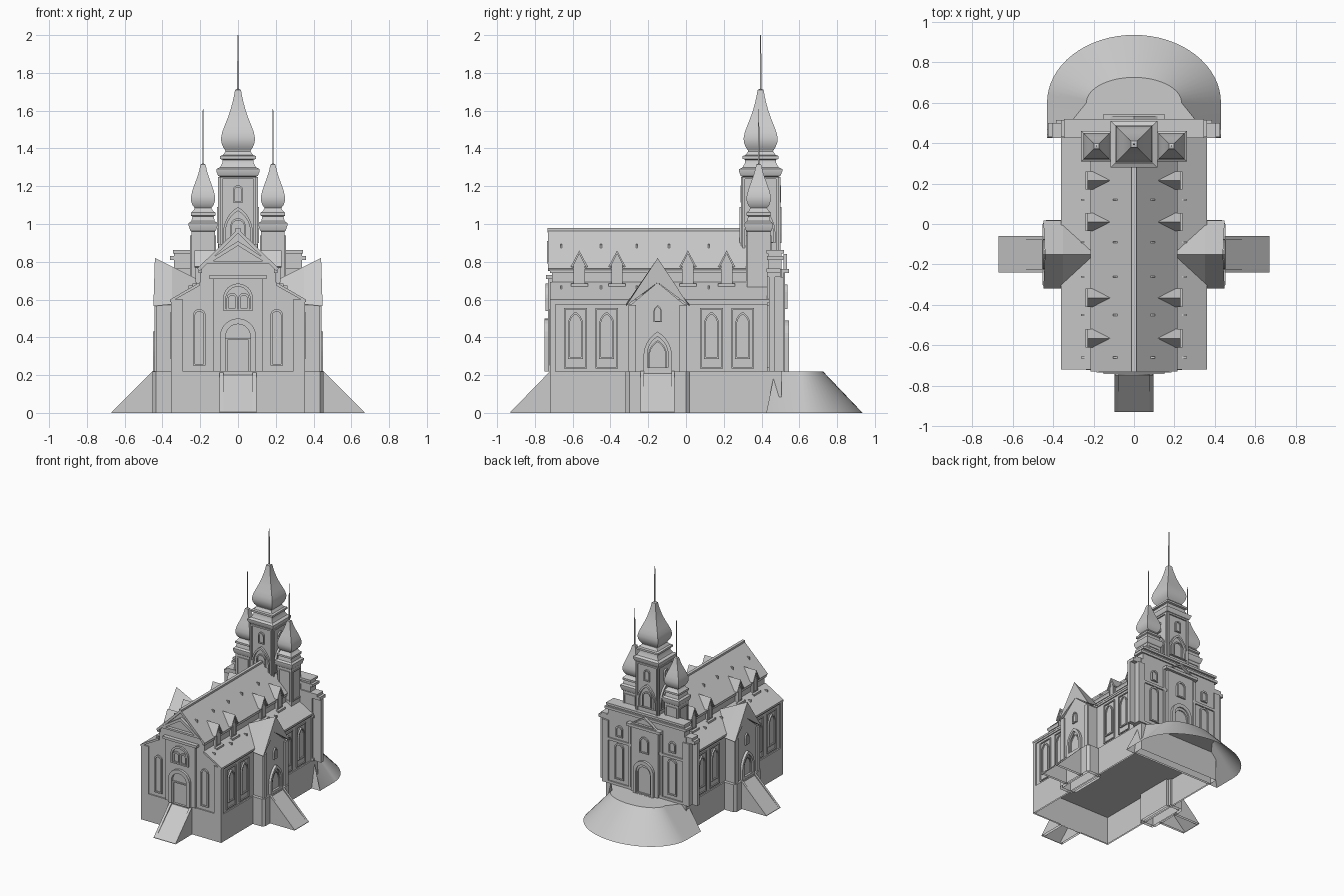
import bpy, bmesh
from math import sin, cos, pi, radians
from mathutils import Matrix, Vector

if "Cube" in bpy.data.objects:
    bpy.data.objects.remove(bpy.data.objects["Cube"])


def loft(name, loops, caps=(True, True), smooth=False):
    """Skin equal-count closed loops; faces lying on the ground are left open."""
    bm = bmesh.new()
    rings = [[bm.verts.new(p) for p in lp] for lp in loops]
    n = len(rings[0])
    for a, b in zip(rings, rings[1:]):
        for i in range(n):
            j = (i + 1) % n
            bm.faces.new((a[i], a[j], b[j], b[i]))
    if caps[0]:
        bm.faces.new(rings[0][::-1])
    if caps[1]:
        bm.faces.new(rings[-1])
    bmesh.ops.recalc_face_normals(bm, faces=bm.faces[:])
    ground = [f for f in bm.faces if all(v.co.z < 1e-4 for v in f.verts)]
    bmesh.ops.delete(bm, geom=ground, context='FACES_ONLY')
    me = bpy.data.meshes.new(name)
    bm.to_mesh(me)
    bm.free()
    ob = bpy.data.objects.new(name, me)
    bpy.context.collection.objects.link(ob)
    if smooth:
        bpy.ops.object.select_all(action='DESELECT')
        ob.select_set(True)
        bpy.context.view_layer.objects.active = ob
        bpy.ops.object.shade_smooth_by_angle(angle=radians(32))
    return ob


def place(pts, d, org, rot):
    m = Matrix.Translation(Vector(org)) @ Matrix.Rotation(radians(rot), 4, 'Z')
    return [m @ Vector((u, -d, z)) for u, z in pts]


def prism(name, pts, depth, org=(0, 0, 0), rot=0):
    """Outline (u, z) pushed out; rot 0 front, 90 right, 180 back, 270 left."""
    return loft(name, [place(pts, d, org, rot) for d in (0, depth)])


def frame(name, outer, inner, depth, org, rot):
    a, b = ([place(p, d, org, rot) for d in (0, depth)] for p in (outer, inner))
    return loft(name, [a[0], a[1], b[1], b[0], a[0]], (False, False))


def box(name, x0, x1, y0, y1, z0, z1):
    return prism(name, [(x0, z0), (x1, z0), (x1, z1), (x0, z1)], y1 - y0, (0, y1, 0))


def rect(w, z0, z1):
    return [(-w, z0), (w, z0), (w, z1), (-w, z1)]


def arch(w, z0, z1, pointed=False):
    end, r = (pi / 3, 2 * w) if pointed else (pi / 2, w)
    zs = z1 - r * sin(end)
    side = [(r - w - r * cos(end * i / 6) if not pointed else w - r * cos(end * i / 6),
             zs + r * sin(end * i / 6)) for i in range(7)]
    if not pointed:
        side = [(-w * cos(end * i / 6), zs + w * sin(end * i / 6)) for i in range(7)]
    return [(-w, z0)] + side + [(-u, z) for u, z in side[-2::-1]] + [(w, z0)]


def window(name, w, z0, z1, org, rot, pointed=False, t=0.01, d=0.012):
    frame(name + "_frame", arch(w, z0, z1, pointed), arch(w - t, z0 + t, z1 - t * 1.3, pointed), d, org, rot)
    prism(name + "_pane", arch(w - t, z0 + t, z1 - t * 1.3, pointed), 0.003, org, rot)


def stack(name, prof, cx, cy):
    """Square tower from (half width, z) profile."""
    return loft(name, [[(cx + a * r, cy + b * r, z) for a, b in ((-1, -1), (1, -1), (1, 1), (-1, 1))]
                       for r, z in prof], smooth=True)


def sym(half):
    return half + [(-u, z) for u, z in half[::-1] if abs(u) > 1e-6]


# Main body: aisles and nave in one section, with plinth and string courses
prism("body", sym([(-.345, 0), (-.345, .60), (-.2, .685), (-.2, .765), (0, .96)]), 1.15, (0, .44, 0))
loft("plinth", [[(x, y, z) for x, y in ((-.355, -.72), (.355, -.72), (.355, .44), (-.355, .44))]
                for z in (0, .22)])
prism("nave_roof", [(-.215, .765), (0, .975), (.215, .765), (.205, .75), (0, .95), (-.205, .75)], 1.08, (0, .35, 0))
box("ridge_cap", -.012, .012, -.733, .32, .955, .978)
for s in (-1, 1):
    prism("aisle_roof", [(s * .36, .60), (s * .2, .693), (s * .2, .675), (s * .36, .585)], 1.16, (0, .44, 0))
    box("aisle_cornice", min(s * .33, s * .353), max(s * .33, s * .353), -.72, .44, .575, .595)
    box("nave_cornice", min(s * .19, s * .208), max(s * .19, s * .208), -.72, .35, .74, .765)
    box("corner_shoulder", min(s * .29, s * .355), max(s * .29, s * .355), -.72, -.69, .22, .60)
    for y in (-.66, -.45, -.26, -.09, .12):
        box("roof_cleat", s * .092 - .012, s * .092 + .012, y - .004, y + .004, .87, .895)
        box("roof_cleat", s * .25 - .012, s * .25 + .012, y - .004, y + .004, .655, .675)

# Front facade
prism("front_bay", rect(.13, .22, .72), .02, (0, -.71, 0))
prism("front_bay_cornice", rect(.15, .71, .73), .032, (0, -.71, 0))
frame("pediment", [(-.185, .79), (.185, .79), (0, .91)], [(-.13, .805), (.13, .805), (0, .885)], .035, (0, -.70, 0), 0)
frame("front_door_frame", arch(.095, .22, .50), arch(.065, .221, .47), .03, (0, -.72, 0), 0)
frame("front_door_inner", rect(.065, .22, .395), rect(.055, .221, .385), .02, (0, -.72, 0), 0)
frame("front_window_hood", arch(.078, .54, .685), arch(.064, .55, .668), .015, (0, -.73, 0), 0)
for s in (-1, 1):
    window("front_twin_window", .029, .545, .635, (s * .031, -.73, 0), 0)
    window("front_side_window", .033, .25, .55, (s * .205, -.71, 0), 0)

# Aisle windows and dormers on both sides
for s, rot in ((1, 90), (-1, 270)):
    for y in (-.585, -.42, .135, .30):
        frame("aisle_panel", rect(.06, .235, .555), rect(.052, .243, .547), .008, (s * .345, y, 0), rot)
        window("aisle_window", .04, .285, .535, (s * .345, y, 0), rot, True)
    for y in (-.565, -.365, .01, .215):
        prism("dormer", [(-.03, .68), (.03, .68), (.03, .79), (0, .845), (-.03, .79)], .12, (s * .1, y, 0), rot)
        tip = place([(-.045, .775), (0, .86), (.045, .775), (.036, .77), (0, .842), (-.036, .77)], .13, (s * .1, y, 0), rot)
        back = place([(-.045, .775), (0, .86), (.045, .775), (.036, .77), (0, .842), (-.036, .77)], .0, (s * .1, y, 0), rot)
        for i in (0, 2, 3, 5):
            back[i].x = s * .185
        loft("dormer_roof", [back, tip])
        window("dormer_window", .024, .69, .81, (s * .22, y, 0), rot, True, .007, .006)
        prism("dormer_sill", rect(.045, .67, .685), .04, (s * .2, y, 0), rot)

    # Transept porch with rising gable roof
    c = -.15
    prism("transept", [(-.145, 0), (.145, 0), (.145, .57), (0, .69), (-.145, .57)], .12, (s * .31, c, 0), rot)
    loft("transept_plinth", [[(s * x, c + y, z) for x, y in
         ((.33, -.17), (.435, -.17), (.452, -.15), (.452, .15), (.435, .17), (.33, .17))] for z in (0, .22)])
    loft("transept_roof", [[(s * .2, c - .015, .68), (s * .2, c, .70), (s * .2, c + .015, .68), (s * .2, c, .665)],
                           [(s * .35, c - .168, .575), (s * .35, c, .775), (s * .35, c + .168, .575), (s * .35, c, .69)],
                           [(s * .448, c - .168, .565), (s * .44, c, .82), (s * .448, c + .168, .565), (s * .43, c, .69)]])
    for y in (-.135, .135):
        prism("transept_pier", [(y - .02, .22), (y + .02, .22), (y + .02, .57), (y - .02, .57)], .013, (s * .43, c, 0), rot)
    window("transept_door", .075, .22, .43, (s * .43, c, 0), rot, True, .02, .02)
    frame("transept_door_leaf", arch(.05, .22, .385, True), arch(.042, .225, .375, True), .012, (s * .43, c, 0), rot)
    window("transept_window", .022, .48, .57, (s * .43, c, 0), rot, True, .007)

    # Side stair ramps
    for w0, w1, h in ((-.075, .075, .21), (-.09, -.072, .222), (.072, .09, .222)):
        prism("side_stairs", [(s * .44, 0), (s * .67, 0), (s * .67, .004), (s * .45, h), (s * .44, h)],
              w1 - w0, (0, c + w1, 0))
# Front stair ramp
for w0, w1, h in ((-.08, .08, .2), (-.097, -.077, .215), (.077, .097, .215)):
    prism("front_stairs", [(-.715, 0), (-.93, 0), (-.93, .004), (-.725, h), (-.715, h)], w1 - w0, (w0, 0, 0), 90)

# Rear facade with stepped cornices
box("rear_facade", -.355, .355, .43, .505, 0, .76)
for w, y0, y1, z0, z1 in ((.405, .425, .50, .745, .765), (.425, .43, .50, .72, .745), (.34, .435, .505, .76, .85),
                          (.36, .43, .515, .81, .83), (.345, .425, .52, .845, .863), (.37, .43, .515, .22, .24),
                          (.37, .43, .515, .565, .585)):
    box("rear_cornice", -w, w, y0, y1, z0, z1)
for s in (-1, 1):
    for a, b, z1 in ((.33, .385, .72), (.385, .43, .72), (.13, .15, .76)):
        box("rear_pilaster", min(s * a, s * b), max(s * a, s * b), .44, .47 if a > .38 else .515, .22, z1)
    window("rear_tall_window", .04, .27, .56, (s * .235, .505, 0), 180)
    window("rear_upper_window", .03, .61, .70, (s * .235, .505, 0), 180)
box("rear_bay", -.12, .12, .5, .525, .22, .76)
box("rear_bay_cornice", -.15, .15, .5, .545, .74, .762)
frame("rear_door_frame", arch(.09, .22, .49), arch(.065, .221, .46), .02, (0, .525, 0), 180)
frame("rear_door_inner", arch(.065, .22, .46), arch(.055, .23, .44), .01, (0, .525, 0), 180)
window("rear_bay_window", .04, .55, .68, (0, .525, 0), 180)
frame("rear_gable", [(-.12, .76), (.12, .76), (0, .84)], [(-.09, .77), (.09, .77), (0, .825)], .02, (0, .515, 0), 180)

# Curved rear approach: flared half ellipse
def apron(wx, wy, ys, wb, yb, z):
    arc = [(wx * cos(pi * i / 32), ys + wy * sin(pi * i / 32), z) for i in range(33)]
    return [(wb, yb, z)] + arc + [(-wb, yb, z)]


loft("rear_approach", [apron(.43, .335, .6, .43, .425, 0), apron(.235, .125, .6, .34, .47, .22)], (False, True), True)

# Central tower and its onion spire
TX, TY = 0, .395
stack("main_tower", [(.095, .6), (.095, 1.25), (.105, 1.255), (.115, 1.28), (.115, 1.29), (.095, 1.30), (.082, 1.325),
                     (.082, 1.34), (.095, 1.345), (.095, 1.36), (.08, 1.365), (.066, 1.385), (.066, 1.39)], TX, TY)
stack("main_spire", [(.064, 1.385), (.078, 1.405), (.088, 1.43), (.09, 1.455), (.084, 1.485), (.071, 1.52), (.055, 1.56),
                     (.041, 1.6), (.03, 1.64), (.021, 1.68), (.016, 1.71), (.003, 1.715)], TX, TY)
stack("main_finial", [(.004, 1.7), (.004, 1.86), (.002, 2.0)], TX, TY)
for rot, dx, dy in ((0, 0, -1), (90, 1, 0), (180, 0, 1), (270, -1, 0)):
    o = (TX + dx * .095, TY + dy * .095, 0)
    frame("tower_panel", rect(.095, .8, 1.25), rect(.082, .82, 1.238), .01, o, rot)
    window("tower_window", .026, 1.115, 1.205, o, rot, False, .008)
    frame("tower_hood", arch(.078, .9, 1.09, True), arch(.066, .905, 1.07, True), .016, o, rot)
    window("tower_lancet", .04, .9, 1.03, o, rot, False, .008)

# Flanking towers
for s in (-1, 1):
    x, y = s * .185, .385
    stack("side_tower", [(.062, .6), (.062, .96), (.068, .965), (.076, .99), (.076, 1.005), (.062, 1.015), (.056, 1.04),
                         (.065, 1.045), (.065, 1.06), (.052, 1.07), (.044, 1.085)], x, y)
    stack("side_spire", [(.044, 1.085), (.056, 1.1), (.064, 1.125), (.064, 1.145), (.057, 1.175), (.045, 1.21),
                         (.032, 1.245), (.021, 1.28), (.013, 1.315), (.002, 1.32)], x, y)
    stack("side_finial", [(.003, 1.31), (.003, 1.5), (.0015, 1.61)], x, y)
    for rot, dx, dy in ((0, 0, -1), (90, 1, 0), (180, 0, 1), (270, -1, 0)):
        frame("side_tower_panel", rect(.05, .7, .94), rect(.043, .71, .932), .006, (x + dx * .062, y + dy * .062, 0), rot)
